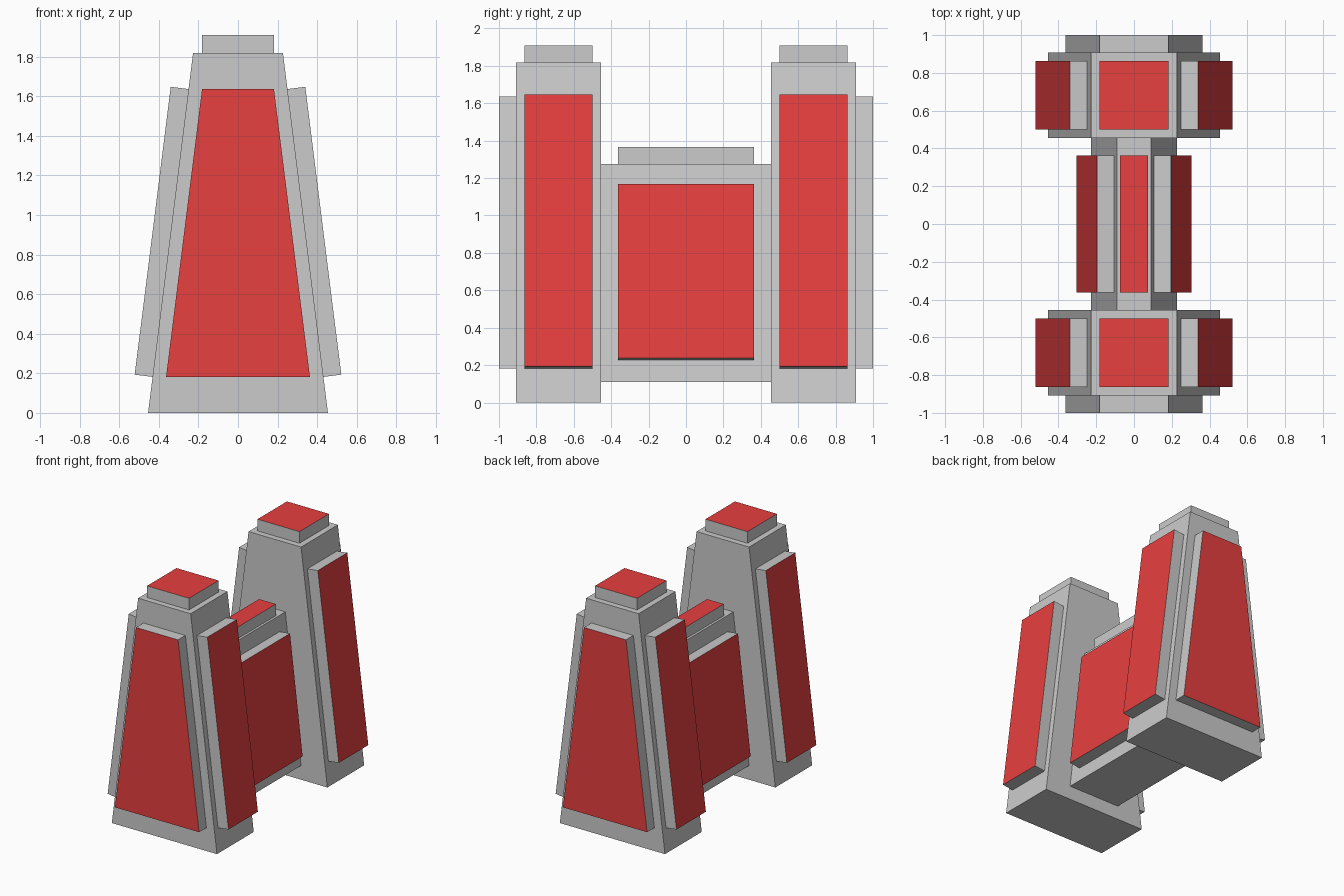
import bpy, bmesh
from mathutils import Vector

if "Cube" in bpy.data.objects:
    bpy.data.objects.remove(bpy.data.objects["Cube"])

T = 0.091       # raised panel thickness
INSET = 0.8     # panel size relative to its face

grey = bpy.data.materials.new("grey")
grey.diffuse_color = (0.8, 0.8, 0.8, 1)
grey.use_nodes = True
grey.node_tree.nodes["Principled BSDF"].inputs["Base Color"].default_value = grey.diffuse_color
red = bpy.data.materials.new("red")
red.diffuse_color = (0.8, 0.05, 0.05, 1)
red.use_nodes = True
red.node_tree.nodes["Principled BSDF"].inputs["Base Color"].default_value = red.diffuse_color


def extrude(bm, face):
    return bmesh.ops.extrude_discrete_faces(bm, faces=[face])["faces"][0]


def tapered_block(name, half_bottom, half_top, z0, z1, y0, y1, panel_dirs, open_ends=False):
    """Block tapering in x, with a raised red panel on each face pointing along panel_dirs."""
    bm = bmesh.new()
    profile = [(-half_bottom, z0), (half_bottom, z0), (half_top, z1), (-half_top, z1)]
    front = bm.faces.new([bm.verts.new((x, y0, z)) for x, z in profile])
    ext = bmesh.ops.extrude_face_region(bm, geom=[front], use_keep_orig=True)["geom"]
    for v in ext:
        if isinstance(v, bmesh.types.BMVert):
            v.co.y = y1
    bmesh.ops.recalc_face_normals(bm, faces=bm.faces[:])
    bm.normal_update()

    picked = [f for f in bm.faces if any(f.normal.dot(Vector(d)) > 0.9 for d in panel_dirs)]
    ends = [f for f in bm.faces if abs(f.normal.y) > 0.9] if open_ends else []
    for f in picked:
        normal, centre = f.normal.copy(), f.calc_center_median()
        inner = extrude(bm, f)                      # inset border
        for v in inner.verts:
            v.co = centre + (v.co - centre) * INSET
        outer = extrude(bm, inner)                  # raised panel
        for v in outer.verts:
            v.co += normal * T
        outer.material_index = 1
    if ends:
        bmesh.ops.delete(bm, geom=ends, context='FACES_ONLY')
    bmesh.ops.recalc_face_normals(bm, faces=bm.faces[:])

    mesh = bpy.data.meshes.new(name)
    bm.to_mesh(mesh)
    bm.free()
    mesh.materials.append(grey)
    mesh.materials.append(red)
    bpy.context.collection.objects.link(bpy.data.objects.new(name, mesh))


SIDES_AND_TOP = [(1, 0, 0), (-1, 0, 0), (0, 0, 1)]

# Front and back towers, plain on the inward face
for name, s in (("front_tower", -1), ("back_tower", 1)):
    y0, y1 = sorted((s * 0.4545, s * 0.909))
    tapered_block(name, 0.4545, 0.227, 0, 1.818, y0, y1, SIDES_AND_TOP + [(0, s, 0)])

# Connecting wall, its ends hidden against the towers
tapered_block("connecting_wall", 0.227, 0.091, 0.11, 1.275, -0.4545, 0.4545,
              SIDES_AND_TOP, open_ends=True)
